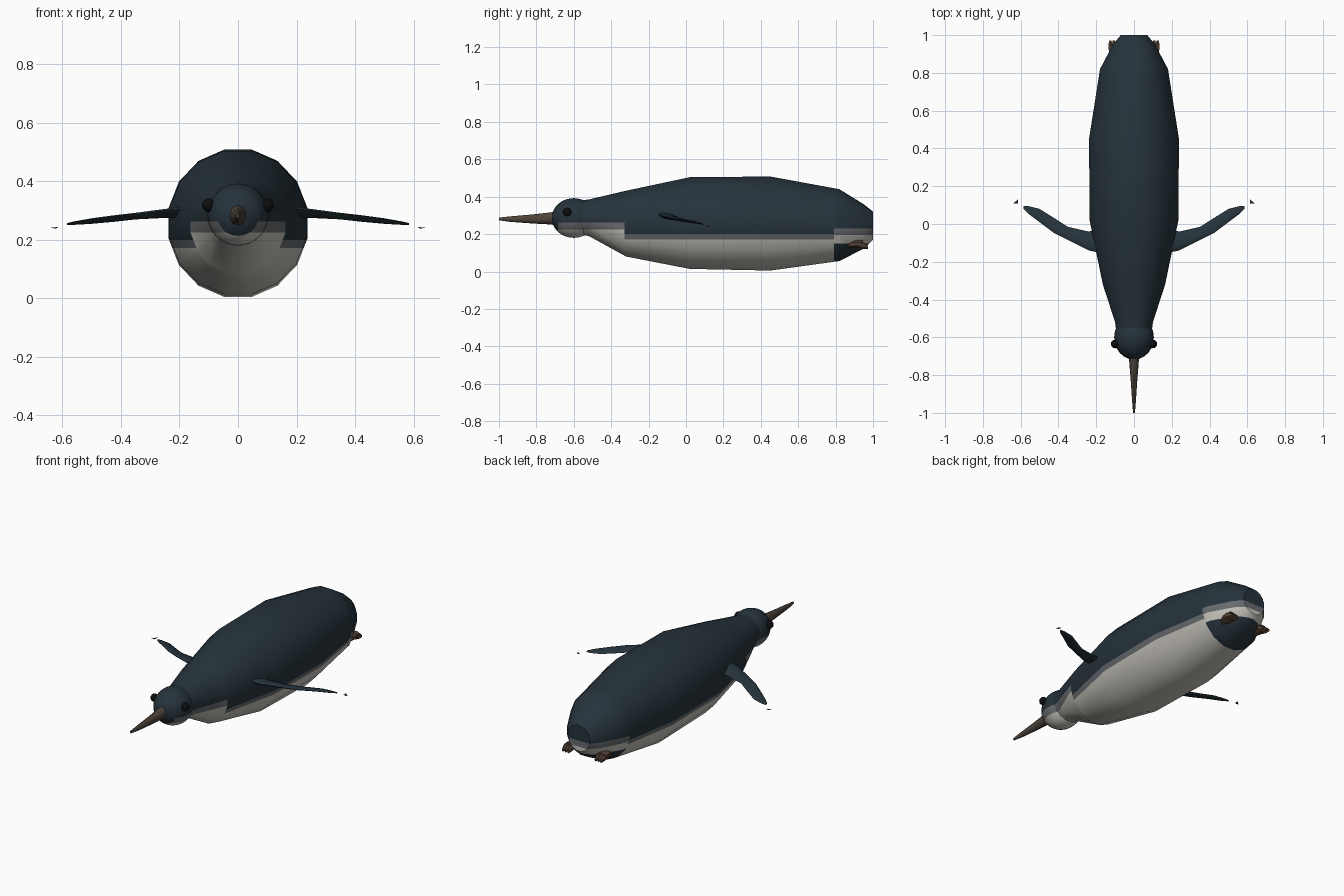
import bpy, bmesh, math
from mathutils import Vector, Matrix

if "Cube" in bpy.data.objects:
    bpy.data.objects.remove(bpy.data.objects["Cube"], do_unlink=True)


def material(name, rgb, rough=0.8):
    m = bpy.data.materials.new(name)
    m.use_nodes = True
    m.diffuse_color = (*rgb, 1)
    node = m.node_tree.nodes["Principled BSDF"]
    node.inputs["Base Color"].default_value = (*rgb, 1)
    node.inputs["Roughness"].default_value = rough
    return m


NAVY = material("dark slate blue", (0.019, 0.033, 0.044))
GREY = material("mid grey", (0.14, 0.15, 0.16))
LIGHT = material("belly white", (0.56, 0.54, 0.49))
BROWN = material("beak brown", (0.075, 0.056, 0.042))
RUST = material("foot brown", (0.09, 0.055, 0.035))
BLACK = material("eye black", (0.004, 0.004, 0.005))


def finish(name, bm, mats, angle=40):
    bmesh.ops.recalc_face_normals(bm, faces=bm.faces)
    me = bpy.data.meshes.new(name)
    bm.to_mesh(me)
    bm.free()
    for m in mats:
        me.materials.append(m)
    ob = bpy.data.objects.new(name, me)
    bpy.context.collection.objects.link(ob)
    bpy.ops.object.select_all(action='DESELECT')
    ob.select_set(True)
    bpy.context.view_layer.objects.active = ob
    bpy.ops.object.shade_smooth_by_angle(angle=math.radians(angle))
    return ob


def loft(rings):
    """Skin closed rings of points and cap both ends."""
    bm = bmesh.new()
    loops = [[bm.verts.new(p) for p in r] for r in rings]
    n = len(loops[0])
    for a, b in zip(loops, loops[1:]):
        for i in range(n):
            j = (i + 1) % n
            bm.faces.new((a[i], a[j], b[j], b[i]))
    bm.faces.new(loops[0])
    bm.faces.new(loops[-1][::-1])
    return bm


def ring_y(y, w, bottom, top, n=16, x=0):
    """Oval ring across y with a flat side on top."""
    k = 1 / math.cos(math.pi / n)
    zc, h = (top + bottom) / 2, (top - bottom) / 2
    return [(x + k * w * math.cos(a), y, zc + k * h * math.sin(a))
            for a in (math.tau * (i + 0.5) / n for i in range(n))]


def cut(bm, co, no, test=lambda c: True):
    faces = [f for f in bm.faces if test(f.calc_center_median())]
    geom = set(faces)
    for f in faces:
        geom.update(f.edges)
        geom.update(f.verts)
    bmesh.ops.bisect_plane(bm, geom=list(geom), plane_co=co, plane_no=no)


# Plumage zones: y start, y end, then (z upper limit, material slot) from below
ZONES = [
    (-2, -0.685, [(0.195, 2), (0.215, 1), (9, 0)]),
    (-0.685, -0.33, [(0.225, 2), (0.262, 1), (9, 0)]),
    (-0.33, 0.79, [(0.172, 2), (0.2, 1), (9, 0)]),
    (0.79, 2, [(0.15, 0), (0.195, 2), (0.23, 1), (9, 0)]),
]


def paint(bm):
    for y0, _, _ in ZONES[1:]:
        cut(bm, (0, y0, 0), (0, 1, 0))
    for y0, y1, bands in ZONES:
        for z, _ in bands[:-1]:
            cut(bm, (0, 0, z), (0, 0, 1), lambda c: y0 < c.y < y1)
    for f in bm.faces:
        c = f.calc_center_median()
        bands = next(b for y0, y1, b in ZONES if y0 < c.y <= y1)
        f.material_index = next(m for z, m in bands if c.z < z)


# Body: y, half width, bottom, top
stations = [(-0.6, 0.09, 0.2, 0.375), (-0.52, 0.1, 0.19, 0.385), (-0.32, 0.165, 0.08, 0.432),
            (0.02, 0.235, 0.014, 0.504), (0.45, 0.238, 0.005, 0.508),
            (0.82, 0.18, 0.056, 0.44), (0.95, 0.112, 0.122, 0.36), (1.0, 0.07, 0.17, 0.32)]
body = loft([ring_y(*s) for s in stations])
paint(body)
finish("body", body, [NAVY, GREY, LIGHT])

# Head
head = bmesh.new()
bmesh.ops.create_uvsphere(head, u_segments=24, v_segments=16, radius=1, matrix=(
    Matrix.Translation((0, -0.6, 0.286)) @ Matrix.Diagonal((0.105, 0.118, 0.106, 1))))
paint(head)
finish("head", head, [NAVY, GREY, LIGHT])

# Beak
finish("beak", loft([ring_y(y, w, b, t, 10) for y, w, b, t in (
    (-0.66, 0.042, 0.24, 0.328), (-0.72, 0.026, 0.253, 0.315), (-0.82, 0.018, 0.258, 0.304),
    (-0.94, 0.01, 0.266, 0.294), (-1.0, 0.005, 0.274, 0.288))]), [BROWN])

# Flipper: x, leading y, trailing y, centre z, thickness
blade = [(0.19, -0.15, -0.03, 0.294, 0.036), (0.24, -0.14, -0.04, 0.291, 0.026),
         (0.35, -0.085, -0.015, 0.281, 0.019), (0.42, -0.05, 0.03, 0.273, 0.016),
         (0.5, 0.01, 0.08, 0.264, 0.013), (0.56, 0.055, 0.095, 0.257, 0.009),
         (0.585, 0.08, 0.095, 0.254, 0.005)]

for s, side in ((1, "left"), (-1, "right")):
    rings = []
    for x, y0, y1, z, t in blade:
        ring = []
        for i in range(10):
            a = math.tau * i / 10
            c = math.cos(a)
            ring.append((s * x, (y0 + y1) / 2 + c * (y1 - y0) / 2,
                         z + math.sin(a) * t / 2 - c * 0.1 * (y1 - y0)))
        rings.append(ring)
    finish(side + "_flipper", loft(rings), [NAVY])

    # Loose feather tip beyond the flipper
    tip = bmesh.new()
    for p in ((0.615, 0.13, 0.244), (0.615, 0.108, 0.243), (0.64, 0.108, 0.241), (0.622, 0.112, 0.238)):
        tip.verts.new((s * p[0], p[1], p[2]))
    bmesh.ops.convex_hull(tip, input=tip.verts)
    finish(side + "_feather_tip", tip, [NAVY])

    # Eye
    eye = bmesh.new()
    bmesh.ops.create_uvsphere(eye, u_segments=12, v_segments=8, radius=0.023,
                              matrix=Matrix.Translation((s * 0.1, -0.635, 0.318)))
    finish(side + "_eye", eye, [BLACK])

    # Foot with three short toes
    finish(side + "_foot", loft([ring_y(y, w, b, t, 8, s * x) for y, x, w, b, t in (
        (0.83, 0.09, 0.02, 0.125, 0.155), (0.9, 0.1, 0.032, 0.125, 0.168),
        (0.945, 0.107, 0.028, 0.128, 0.165))]), [RUST])
    for k in (-1, 0, 1):
        x = s * (0.107 + k * 0.018)
        finish(f"{side}_toe_{k + 2}", loft([
            ring_y(0.92, 0.011, 0.13, 0.162, 6, x),
            ring_y(0.955, 0.01, 0.122, 0.152, 6, x),
            ring_y(0.972, 0.005, 0.122, 0.136, 6, x)]), [RUST])
